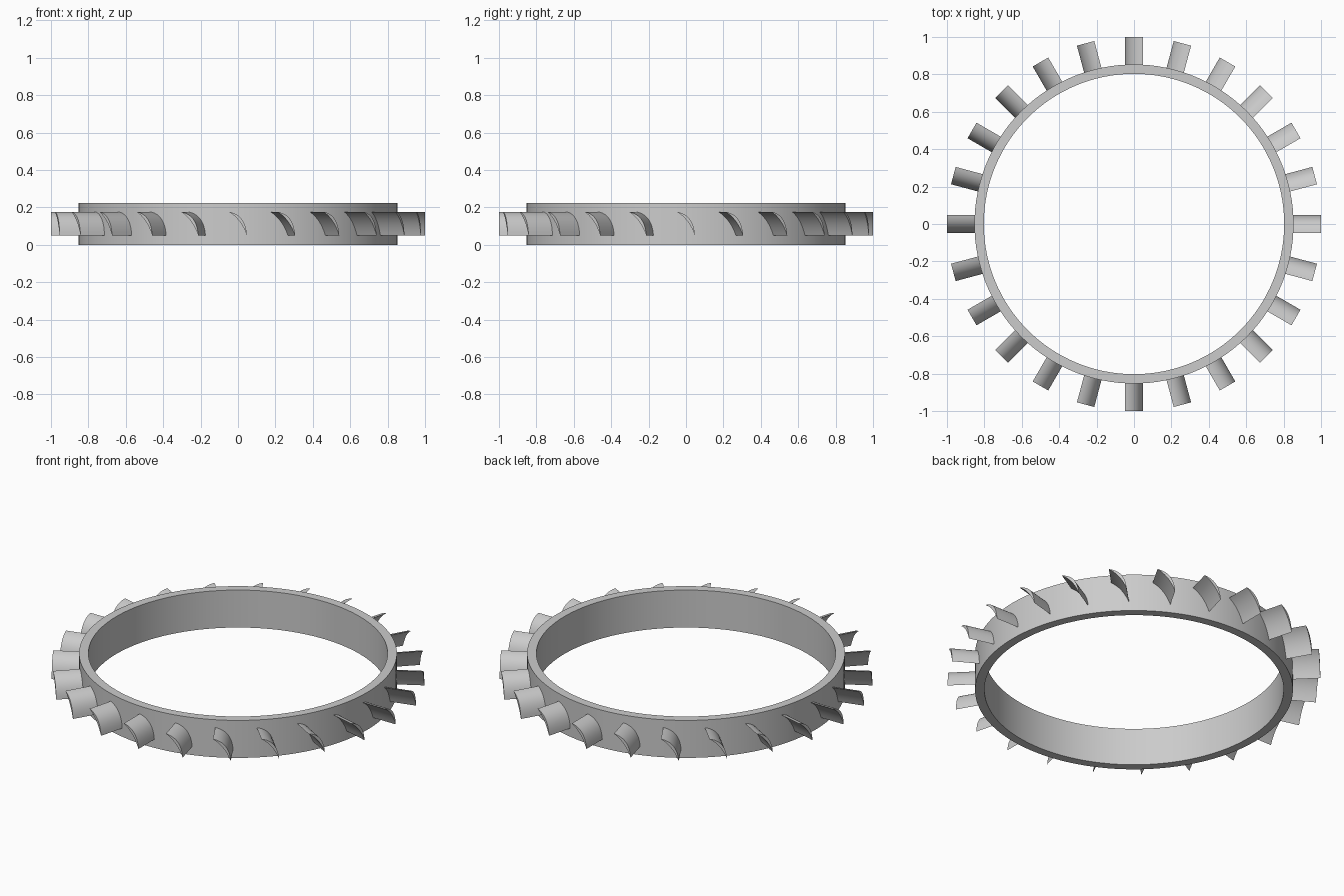
import bpy, bmesh, math
from mathutils import Vector

if "Cube" in bpy.data.objects:
    bpy.data.objects.remove(bpy.data.objects["Cube"])

R_OUT, R_IN, HEIGHT = 0.853, 0.803, 0.222
BLADES, STEPS = 24, 12


def make_object(name, bm, angle=30):
    bmesh.ops.recalc_face_normals(bm, faces=bm.faces)
    mesh = bpy.data.meshes.new(name)
    bm.to_mesh(mesh)
    bm.free()
    ob = bpy.data.objects.new(name, mesh)
    bpy.context.collection.objects.link(ob)
    bpy.ops.object.select_all(action='DESELECT')
    ob.select_set(True)
    bpy.context.view_layer.objects.active = ob
    bpy.ops.object.shade_smooth_by_angle(angle=math.radians(angle))
    return ob


# Hub ring: rectangular section revolved about z
bm = bmesh.new()
section = [(R_IN, 0), (R_OUT, 0), (R_OUT, HEIGHT), (R_IN, HEIGHT)]
N = 128
rings = [[bm.verts.new((r * math.cos(a), r * math.sin(a), z)) for r, z in section]
         for a in (2 * math.pi * i / N for i in range(N))]
for i in range(N):
    p, q = rings[i], rings[(i + 1) % N]
    for k in range(4):
        m = (k + 1) % 4
        bm.faces.new((p[k], q[k], q[m], p[m]))
make_object("hub_ring", bm)


# Crescent blade section (tangent, z): bulged outer arc and shallower inner arc
def arc(mid_t, mid_z):
    a, b, m = Vector((-0.048, 0.176)), Vector((0.048, 0.05)), Vector((mid_t, mid_z))
    c = 2 * m - (a + b) / 2
    return [(1 - u) ** 2 * a + 2 * u * (1 - u) * c + u * u * b
            for u in (i / STEPS for i in range(STEPS + 1))]


outer, inner = arc(0.020, 0.137), arc(0.008, 0.125)

# Blades: straight radial extrusions repeated around the ring
bm = bmesh.new()
for i in range(BLADES):
    ang = 2 * math.pi * i / BLADES
    rad = Vector((math.cos(ang), math.sin(ang), 0))
    tan = Vector((-math.sin(ang), math.cos(ang), 0))
    loop = outer + inner[-2:0:-1]
    root, tip = [[bm.verts.new(rad * r + tan * p.x + Vector((0, 0, p.y))) for p in loop]
                 for r in (0.83, 1.0)]
    n = len(loop)
    for k in range(n):
        m = (k + 1) % n
        bm.faces.new((root[k], root[m], tip[m], tip[k]))
    # End caps as strips between the two arcs
    for end in (root, tip):
        for k in range(STEPS):
            ids = [k, k + 1, (n - k - 1) % n, (n - k) % n]
            ids = list(dict.fromkeys(ids))
            bm.faces.new([end[j] for j in ids])
make_object("blades", bm)
